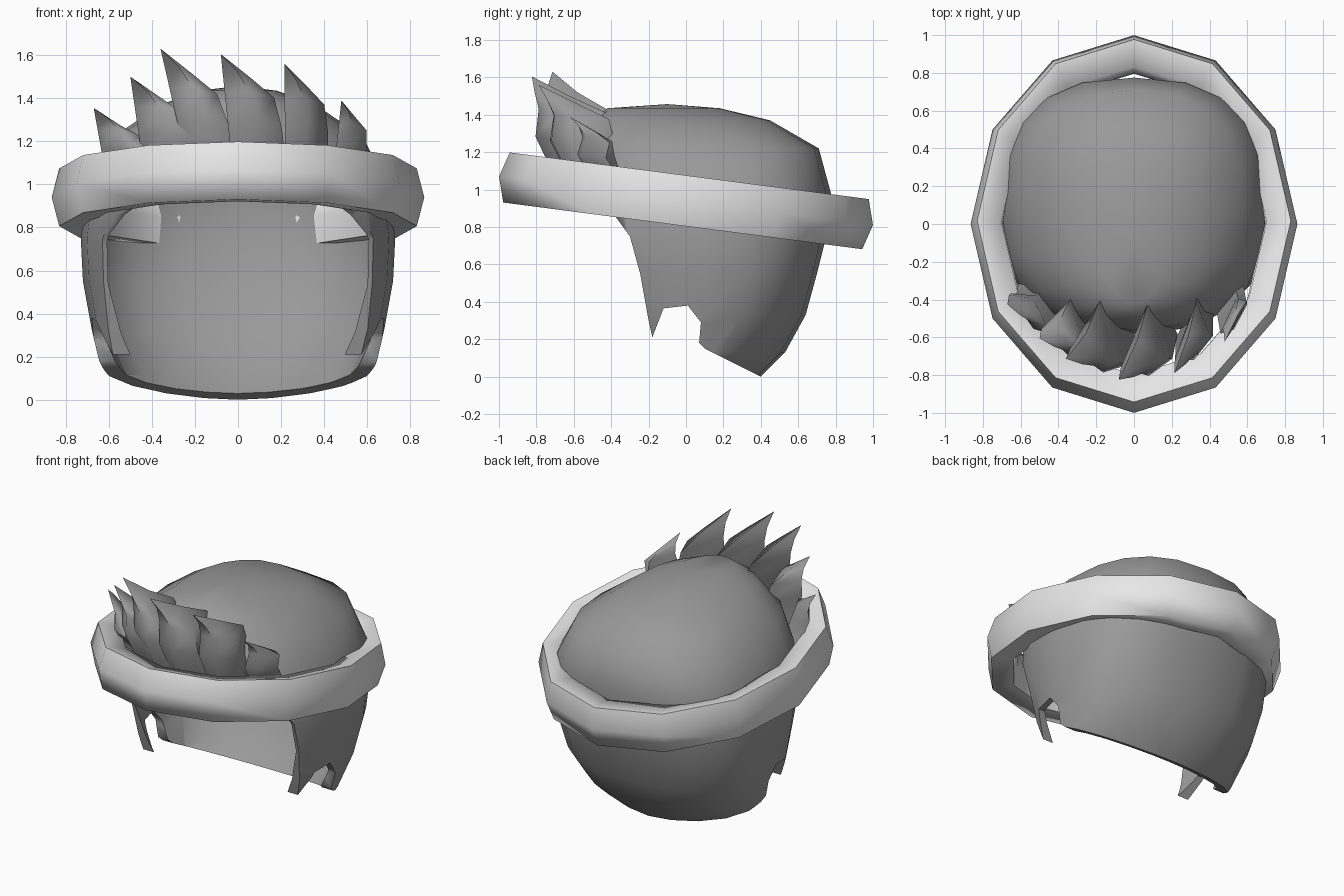
import bpy, bmesh, math
from mathutils import Matrix, Vector

cube = bpy.data.objects.get("Cube")
if cube:
    bpy.data.objects.remove(cube, do_unlink=True)


def material(name, value):
    m = bpy.data.materials.new(name)
    m.use_nodes = True
    colour = (value, value, value, 1)
    m.diffuse_color = colour
    node = m.node_tree.nodes["Principled BSDF"]
    node.inputs["Base Color"].default_value = colour
    node.inputs["Roughness"].default_value = 0.8
    return m


hair_grey = material("hair grey", 0.32)
band_white = material("band white", 0.86)


def activate(obj):
    bpy.ops.object.select_all(action='DESELECT')
    obj.select_set(True)
    bpy.context.view_layer.objects.active = obj


def loft(name, rings, mat, tip=None, loop=False):
    """Skin closed rings; end in a point or a flat cap, or join the ends into a loop."""
    bm = bmesh.new()
    rows = [[bm.verts.new(p) for p in ring] for ring in rings]
    n = len(rows[0])
    pairs = list(zip(rows, rows[1:])) + ([(rows[-1], rows[0])] if loop else [])
    for a, b in pairs:
        for i in range(n):
            j = (i + 1) % n
            bm.faces.new((a[i], a[j], b[j], b[i]))
    if tip is not None:
        end = bm.verts.new(tip)
        for i in range(n):
            bm.faces.new((rows[-1][i], rows[-1][(i + 1) % n], end))
    elif not loop:
        bm.faces.new(rows[-1])
    if not loop:
        bm.faces.new(rows[0][::-1])
    bmesh.ops.recalc_face_normals(bm, faces=bm.faces)
    mesh = bpy.data.meshes.new(name)
    bm.to_mesh(mesh)
    bm.free()
    mesh.materials.append(mat)
    obj = bpy.data.objects.new(name, mesh)
    bpy.context.collection.objects.link(obj)
    return obj


def smooth(obj, degrees):
    activate(obj)
    bpy.ops.object.shade_smooth_by_angle(angle=math.radians(degrees))


def carve(obj, cutter):
    cutter.hide_render = True
    activate(obj)
    mod = obj.modifiers.new("carve", 'BOOLEAN')
    mod.operation = 'DIFFERENCE'
    mod.solver = 'EXACT'
    mod.object = cutter
    bpy.ops.object.modifier_apply(modifier="carve")
    bpy.data.objects.remove(cutter, do_unlink=True)


# Hair shell levels: height, half width, front y, back y, squareness, wall thickness
levels = [(-0.10, 0.53, -0.40, 0.31, 1.75, 0.11), (0.0, 0.59, -0.42, 0.40, 1.75, 0.11),
          (0.13, 0.635, -0.43, 0.53, 2.0, 0.09), (0.33, 0.68, -0.46, 0.64, 2.4, 0.05),
          (0.55, 0.72, -0.48, 0.70, 2.5, 0.02), (0.75, 0.73, -0.55, 0.75, 2.5, 0.02),
          (0.98, 0.70, -0.58, 0.775, 2.5, 0.02), (1.22, 0.58, -0.56, 0.71, 2.5, 0.02),
          (1.37, 0.36, -0.50, 0.45, 2.3, 0.03), (1.435, 0.18, -0.42, 0.18, 2.0, 0.04)]


def rounded_ring(z, w, front, back, square, n=20):
    mid, half = (front + back) / 2, (back - front) / 2
    pts = []
    for i in range(n):
        t = math.tau * i / n
        c, s = math.cos(t), math.sin(t)
        pts.append((w * math.copysign(abs(c) ** (2 / square), c),
                    mid + half * math.copysign(abs(s) ** (2 / square), s), z))
    return pts


hair = loft("hair_shell", [rounded_ring(*lv[:5]) for lv in levels], hair_grey, tip=(0, -0.1, 1.457))
inside = [rounded_ring(z - 0.015, w - t, f + t, b - t, sq) for z, w, f, b, sq, t in levels]
carve(hair, loft("hollow_cutter", inside, hair_grey, tip=(0, -0.1, 1.437)))

# Side profile of everything to cut away: face opening, sideburns, ear notch, nape
outline = [(-1.5, -0.5), (-1.5, 0.95), (-0.5, 0.95), (-0.38, 0.86), (-0.3, 0.75),
           (-0.245, 0.55), (-0.2, 0.3), (-0.18, 0.21), (-0.12, 0.365), (0.01, 0.38),
           (0.08, 0.29), (0.07, 0.18), (0.1, 0.15), (0.4, 0.0), (0.7, -0.15), (0.7, -0.5)]
carve(hair, loft("opening_cutter", [[(x, y, z) for y, z in outline] for x in (-1.2, 1.2)], hair_grey))
smooth(hair, 55)

# Headband: faceted oval ring with a bevelled section, tipped down at the back
section = [(1, 0), (0.96, 0.135), (0.812, 0.112), (0.80, 0), (0.812, -0.125), (0.96, -0.135)]
tilt = Matrix.Translation((0, 0, 0.94)) @ Matrix.Rotation(math.radians(-7.4), 4, 'X')
rings = []
for i in range(12):
    a = math.tau * i / 12
    rings.append([tilt @ Vector((0.865 * r * math.sin(a), 1.008 * r * math.cos(a), h))
                  for r, h in section])
smooth(loft("headband", rings, band_white, loop=True), 79)


# Fringe: upswept pointed locks along the curved front hairline
def hairline(x):
    return -0.80 + 0.9 * x * x


def lock(name, left, right, tip_x, tip_z):
    rows = []
    for t, width, inset, reach in ((0, 1, 0.12, 1), (0.45, 1, 0.0, 1),
                                   (0.7, 0.92, 0.02, 0.9), (0.86, 0.55, 0.0, 0.45)):
        z = 1.02 + (tip_z - 1.02) * t
        x = left + (tip_x - left) * t
        w = (right - left) * width
        mid = x + w * 0.5
        front = hairline(mid) + inset - 0.01
        rows.append([(x, hairline(x) + inset + 0.03, z),
                     (mid, front, z),
                     (x + w, hairline(x + w) + inset + 0.05, z - 0.04 * t),
                     (mid + 0.02, front + (max(-0.38, front + 0.12) - front) * reach, z - 0.03 * t)])
    tip = (tip_x, hairline(tip_x) - 0.03, tip_z)
    smooth(loft(name, rows, hair_grey, tip=tip), 60)


locks = [(-0.61, -0.40, -0.67, 1.355), (-0.43, -0.18, -0.50, 1.50), (-0.22, 0.02, -0.36, 1.63),
         (-0.02, 0.23, -0.08, 1.605), (0.22, 0.42, 0.215, 1.56), (0.44, 0.58, 0.48, 1.39)]
for i, data in enumerate(locks):
    lock(f"fringe_lock_{i + 1}", *data)
